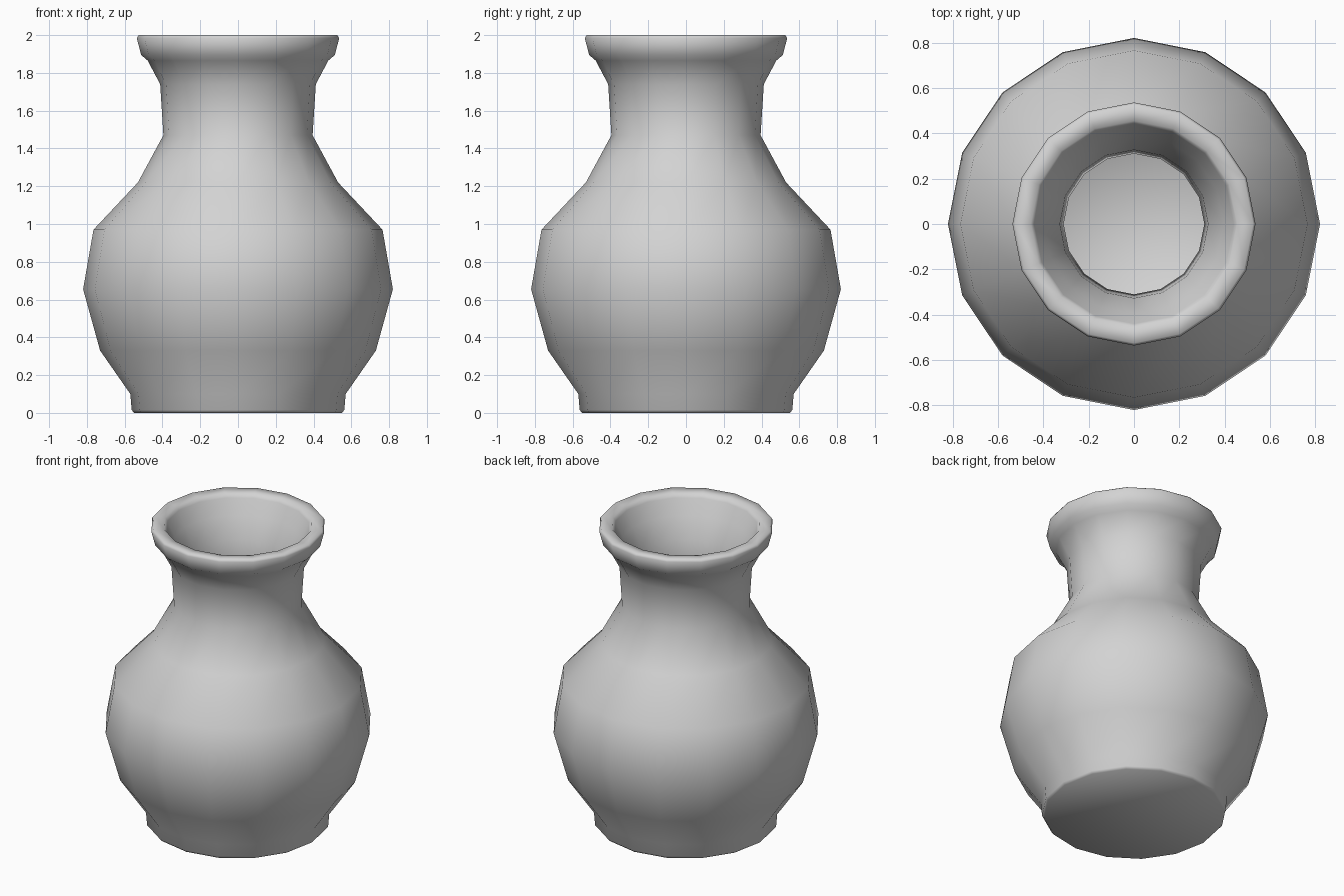
import bpy
import bmesh
from math import cos, sin, tau, radians

SIDES = 16

cube = bpy.data.objects.get("Cube")
if cube:
    bpy.data.objects.remove(cube, do_unlink=True)


def make_material(name, color):
    mat = bpy.data.materials.new(name)
    mat.use_nodes = True
    mat.diffuse_color = color
    mat.node_tree.nodes["Principled BSDF"].inputs["Base Color"].default_value = color
    return mat


def lathe(name, profile, mat):
    """Turn a (radius, height) profile into a closed solid of revolution."""
    bm = bmesh.new()
    rings = [[bm.verts.new((r * cos(tau * i / SIDES), r * sin(tau * i / SIDES), z))
              for i in range(SIDES)] for r, z in profile]
    for low, high in zip(rings, rings[1:]):
        for i in range(SIDES):
            j = (i + 1) % SIDES
            bm.faces.new((low[i], low[j], high[j], high[i]))
    bm.faces.new(rings[0][::-1])
    bm.faces.new(rings[-1])
    bmesh.ops.recalc_face_normals(bm, faces=bm.faces)
    mesh = bpy.data.meshes.new(name)
    bm.to_mesh(mesh)
    bm.free()
    mesh.materials.append(mat)
    obj = bpy.data.objects.new(name, mesh)
    bpy.context.collection.objects.link(obj)
    bpy.ops.object.select_all(action="DESELECT")
    obj.select_set(True)
    bpy.context.view_layer.objects.active = obj
    bpy.ops.object.shade_smooth_by_angle(angle=radians(80))
    return obj


# Outer wall: foot, belly, shoulder, neck, flared lip
outer = [(0.55, 0), (0.563, 0.015), (0.57, 0.1), (0.73, 0.33), (0.82, 0.655),
         (0.765, 0.97), (0.53, 1.22), (0.395, 1.47), (0.412, 1.74),
         (0.478, 1.865), (0.513, 1.895), (0.536, 1.985), (0.525, 2.0)]

# Inner wall from the mouth down to the floor
inner = [(0.455, 1.995), (0.44, 1.97), (0.395, 1.87), (0.327, 1.74), (0.31, 1.47),
         (0.45, 1.19), (0.68, 0.94), (0.735, 0.655), (0.65, 0.36), (0.5, 0.12)]

clay = make_material("light grey clay", (0.65, 0.65, 0.65, 1))
lathe("vase", outer + inner, clay)
